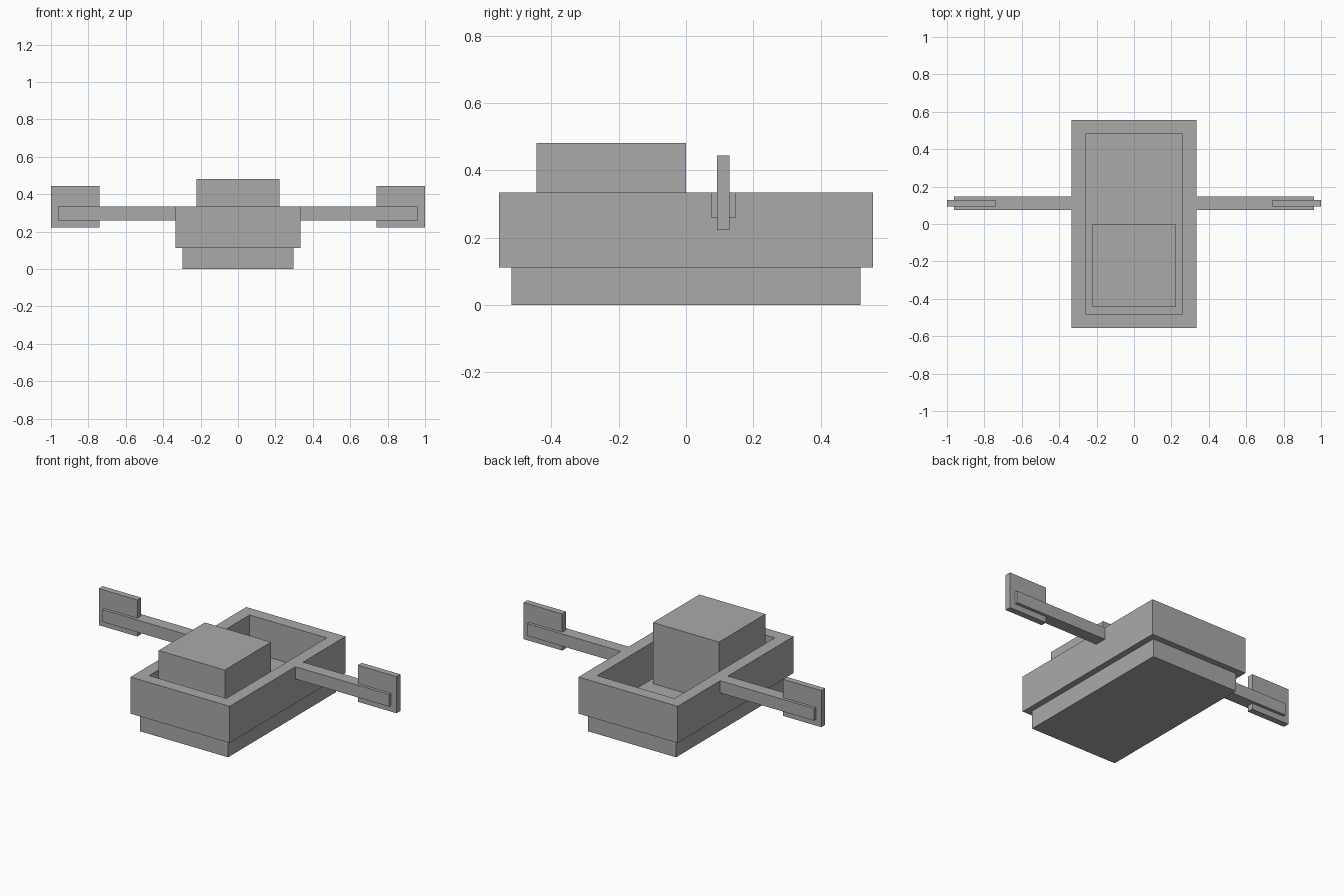
import bpy
import bmesh

cube = bpy.data.objects.get("Cube")
if cube:
    bpy.data.objects.remove(cube, do_unlink=True)

U = 1 / 27  # block unit: the model is 54 units wide

grey = bpy.data.materials.new("plain grey")
grey.use_nodes = True
grey.diffuse_color = (0.4, 0.4, 0.4, 1)
grey.node_tree.nodes["Principled BSDF"].inputs["Base Color"].default_value = grey.diffuse_color


def add_object(name, bm):
    bmesh.ops.recalc_face_normals(bm, faces=bm.faces)
    mesh = bpy.data.meshes.new(name)
    bm.to_mesh(mesh)
    bm.free()
    mesh.materials.append(grey)
    obj = bpy.data.objects.new(name, mesh)
    bpy.context.collection.objects.link(obj)
    return obj


def box(name, low, high):
    """Box between two corners given in block units."""
    bm = bmesh.new()
    bmesh.ops.create_cube(bm, size=1)
    for v in bm.verts:
        v.co = [U * (a if c < 0 else b) for c, a, b in zip(v.co, low, high)]
    return add_object(name, bm)


def frame(name, half_x, half_y, wall, z0, z1):
    """Open rectangular frame with the given wall thickness."""
    bm = bmesh.new()
    signs = [(-1, -1), (1, -1), (1, 1), (-1, 1)]
    # outer bottom, outer top, inner top, inner bottom
    section = [(0, z0), (0, z1), (wall, z1), (wall, z0)]
    loops = [[bm.verts.new((sx * (half_x - w) * U, sy * (half_y - w) * U, z * U))
              for sx, sy in signs] for w, z in section]
    for i in range(4):
        a, b = loops[i], loops[(i + 1) % 4]
        for j in range(4):
            k = (j + 1) % 4
            bm.faces.new((a[j], a[k], b[k], b[j]))
    return add_object(name, bm)


# Hull: floor slab, raised walls and the chest standing inside
box("hull_floor", (-8, -14, 0), (8, 14, 3))
frame("hull_walls", 9, 15, 2, 3, 9)
box("chest", (-6, -12, 3), (6, 0, 13))

# Oars: a square shaft running through a thin blade on each side
for side, s in (("left", 1), ("right", -1)):
    for part, x0, x1, y0, y1, z0, z1 in (
            ("oar_shaft", 9, 26, 2, 4, 7, 9),
            ("oar_blade", 20, 27, 2.5, 3.5, 6, 12)):
        xs = sorted((s * x0, s * x1))
        box(f"{side}_{part}", (xs[0], y0, z0), (xs[1], y1, z1))
